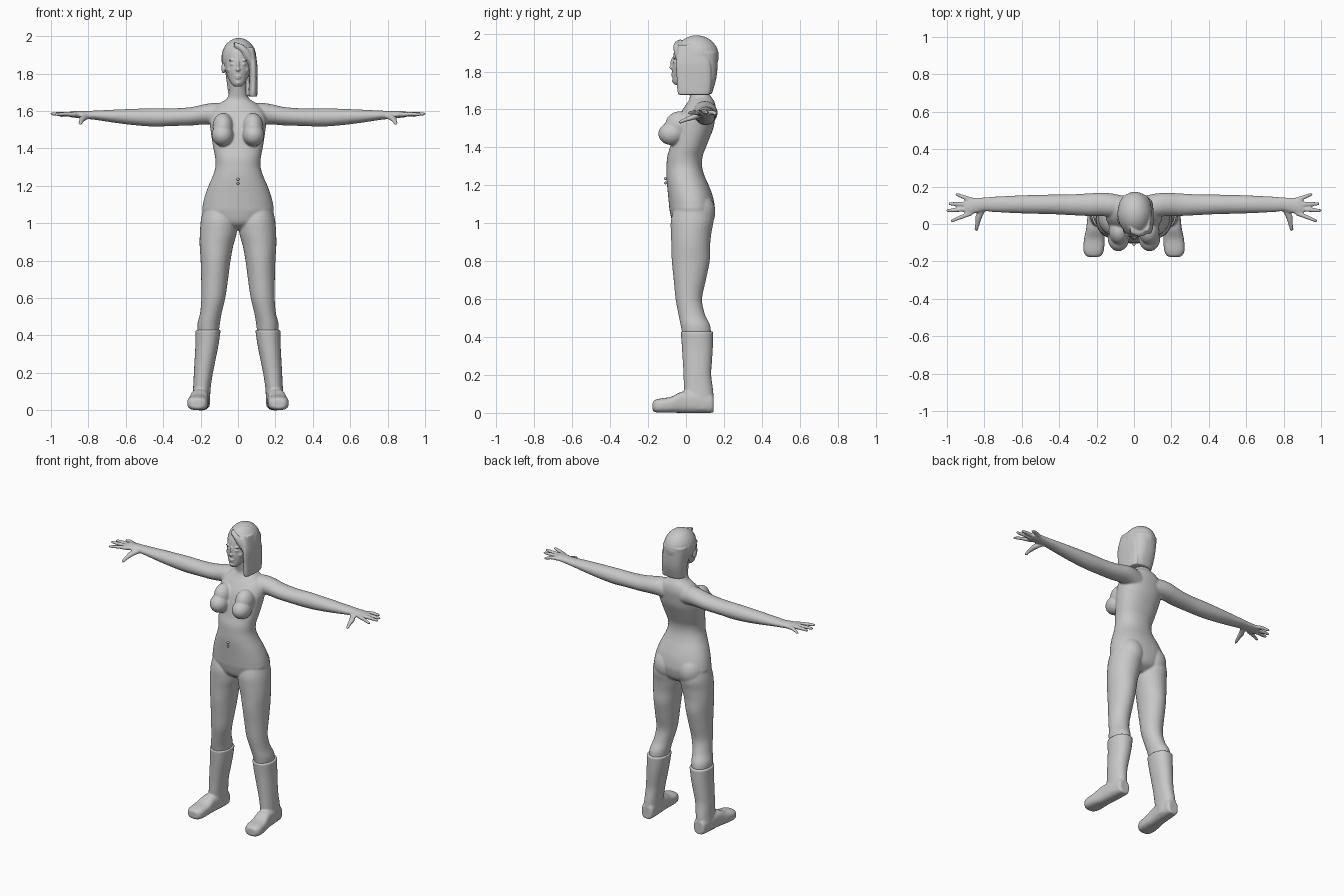
import bpy, bmesh, math
from mathutils import Matrix, Vector

grey = bpy.data.materials.new("neutral_grey")
grey.diffuse_color = (0.58, 0.58, 0.58, 1)


def spline(rows, steps=5):
    """Smoothly interpolate the cross-section rows."""
    out = []
    for i in range(len(rows) - 1):
        p = [Vector(rows[min(max(k, 0), len(rows) - 1)]) for k in range(i - 1, i + 3)]
        for s in range(steps):
            t = s / steps
            out.append(0.5 * (2 * p[1] + (p[2] - p[0]) * t
                              + (2 * p[0] - 5 * p[1] + 4 * p[2] - p[3]) * t * t
                              + (3 * p[1] - p[0] - 3 * p[2] + p[3]) * t ** 3))
    return out + [Vector(rows[-1])]


def loft(bm, axis, rows, side=1, power=2.0, n=28):
    """Rows are (position on axis, centre u, centre v, radius u, radius v)."""
    rings = []
    for t, u, v, ru, rv in spline(rows):
        ring = []
        for k in range(n):
            a = 2 * math.pi * k / n
            c, s = math.cos(a), math.sin(a)
            pu = u + ru * math.copysign(abs(c) ** (2 / power), c)
            pv = v + rv * math.copysign(abs(s) ** (2 / power), s)
            x, y, z = {"x": (t, pu, pv), "y": (pu, t, pv), "z": (pu, pv, t)}[axis]
            ring.append(bm.verts.new((x * side, y, z)))
        rings.append(ring)
    for a, b in zip(rings, rings[1:]):
        for k in range(n):
            j = (k + 1) % n
            bm.faces.new((a[k], a[j], b[j], b[k]))
    bm.faces.new(rings[0])
    bm.faces.new(rings[-1])


def ball(bm, centre, radii):
    m = Matrix.Translation(centre) @ Matrix.Diagonal((*radii, 1))
    bmesh.ops.create_uvsphere(bm, u_segments=24, v_segments=16, radius=1, matrix=m)


def finish(bm, name, voxel=None, smooth=4):
    bmesh.ops.recalc_face_normals(bm, faces=bm.faces)
    for f in bm.faces:
        f.smooth = True
    mesh = bpy.data.meshes.new(name)
    bm.to_mesh(mesh)
    bm.free()
    mesh.materials.append(grey)
    ob = bpy.data.objects.new(name, mesh)
    bpy.context.collection.objects.link(ob)
    if voxel:  # fuse overlapping volumes into one skin
        r = ob.modifiers.new("fuse", "REMESH")
        r.mode, r.voxel_size, r.use_smooth_shade = "VOXEL", voxel, True
        s = ob.modifiers.new("soften", "SMOOTH")
        s.factor, s.iterations = 0.5, smooth
    return ob


# Body: torso and neck
bm = bmesh.new()
loft(bm, "z", [
    (0.965, 0, .03, .03, .05), (1.0, 0, .033, .13, .10), (1.06, 0, .033, .187, .118),
    (1.1, 0, .03, .188, .12), (1.15, 0, .022, .176, .117), (1.2, 0, .01, .158, .11),
    (1.25, 0, -.003, .136, .101), (1.3, 0, -.009, .121, .094), (1.35, 0, -.006, .122, .093),
    (1.4, 0, .01, .132, .095), (1.45, 0, .025, .14, .10), (1.5, 0, .04, .147, .104),
    (1.55, 0, .053, .152, .10), (1.6, 0, .07, .14, .088), (1.64, 0, .08, .10, .07),
    (1.665, 0, .077, .062, .057), (1.70, 0, .065, .048, .05), (1.75, 0, .055, .046, .05),
    (1.80, 0, .05, .045, .05)], power=2.2, n=40)

for s in (-1, 1):
    # chest and seat volumes
    ball(bm, (s * .083, -.076, 1.472), (.058, .07, .06))
    ball(bm, (s * .08, -.035, 1.515), (.056, .075, .075))
    ball(bm, (s * .088, .062, 1.06), (.088, .093, .105))
    # legs
    loft(bm, "z", [
        (1.10, .10, .035, .08, .09), (1.02, .10, .033, .098, .112), (.95, .105, .027, .099, .107),
        (.88, .115, .025, .09, .102), (.8, .12, .025, .08, .10), (.7, .125, .02, .072, .085),
        (.6, .132, .015, .064, .07), (.52, .145, .03, .058, .07), (.46, .157, .05, .06, .078),
        (.40, .16, .058, .055, .074)], s)
    # arms and palms
    loft(bm, "x", [
        (.05, .095, 1.575, .055, .06), (.12, .10, 1.585, .063, .059), (.18, .105, 1.582, .062, .054),
        (.25, .103, 1.572, .06, .049), (.35, .103, 1.567, .055, .047), (.45, .105, 1.566, .052, .049),
        (.55, .105, 1.568, .05, .044), (.65, .105, 1.572, .046, .036), (.75, .105, 1.577, .041, .026),
        (.80, .105, 1.579, .037, .022), (.84, .10, 1.581, .041, .02), (.88, .096, 1.582, .045, .017),
        (.905, .092, 1.582, .042, .013)], s)
    # fingers
    for base_y, tip_x, tip_y, tip_z in ((.13, .955, .157, 1.575), (.106, .992, .108, 1.583),
                                        (.081, 1.003, .072, 1.585), (.058, .98, .018, 1.581)):
        loft(bm, "x", [(.865, base_y, 1.581, .012, .012),
                       ((.865 + tip_x) / 2, (base_y + tip_y) / 2, 1.584, .012, .012),
                       (tip_x - .01, tip_y, tip_z, .009, .009),
                       (tip_x, tip_y, tip_z, .004, .004)], s, n=12)
    # thumb
    loft(bm, "y", [(.095, .79, 1.575, .014, .014), (.05, .825, 1.563, .02, .016),
                   (.0, .837, 1.547, .013, .012), (-.03, .843, 1.534, .01, .01),
                   (-.038, .844, 1.53, .004, .004)], s, n=12)
finish(bm, "body", .006)

# Head with face relief
bm = bmesh.new()
loft(bm, "z", [
    (1.73, 0, -.035, .018, .024), (1.745, 0, -.028, .034, .041), (1.78, 0, -.004, .054, .067),
    (1.82, 0, .01, .066, .084), (1.87, 0, .03, .073, .099), (1.92, 0, .04, .07, .098),
    (1.96, 0, .045, .05, .072), (1.975, 0, .045, .02, .03)], n=40)
ball(bm, (0, -.07, 1.845), (.009, .012, .03))       # nose bridge
ball(bm, (0, -.074, 1.822), (.013, .014, .011))     # nose tip
ball(bm, (0, -.066, 1.786), (.02, .013, .006))      # upper lip
ball(bm, (0, -.065, 1.776), (.017, .013, .006))     # lower lip
ball(bm, (0, -.055, 1.751), (.02, .019, .014))      # chin
for s in (-1, 1):
    ball(bm, (s * .028, -.058, 1.85), (.014, .011, .007))   # eye
    ball(bm, (s * .03, -.056, 1.872), (.02, .012, .006))    # brow
    ball(bm, (s * .042, -.03, 1.82), (.018, .025, .02))     # cheek
ball(bm, (-.078, .02, 1.83), (.011, .02, .03))      # exposed ear
finish(bm, "head", .004, 3)

# Hair: cap, back curtain, long side panel, swept fringe
bm = bmesh.new()
ball(bm, (.005, .056, 1.882), (.094, .117, .109))
loft(bm, "z", [
    (1.90, .005, .075, .088, .093), (1.82, .01, .09, .08, .076), (1.76, .016, .095, .077, .064),
    (1.70, .02, .09, .073, .052), (1.682, .02, .088, .07, .047)], power=2.4)
loft(bm, "z", [
    (1.94, .062, .02, .025, .06), (1.85, .08, .037, .023, .09), (1.76, .082, .042, .022, .091),
    (1.70, .08, .042, .024, .088), (1.677, .08, .042, .022, .082)], power=2.6)
loft(bm, "x", [
    (-.02, -.03, 1.955, .02, .015), (.02, -.048, 1.935, .018, .022), (.05, -.045, 1.905, .018, .032),
    (.075, -.03, 1.87, .02, .04), (.09, -.015, 1.85, .012, .03)], n=16)
finish(bm, "hair", .005, 3)

# Boots: shaft and foot fused
for s, label in ((-1, "right"), (1, "left")):
    bm = bmesh.new()
    loft(bm, "z", [
        (.43, .16, .058, .068, .086), (.35, .166, .06, .062, .082), (.27, .176, .06, .056, .077),
        (.2, .185, .06, .051, .073), (.12, .193, .066, .047, .077), (.06, .197, .07, .048, .076),
        (.02, .197, .07, .046, .074)], s, 2.2)
    loft(bm, "y", [
        (.146, .196, .045, .03, .04), (.13, .196, .05, .042, .05), (.05, .2, .056, .048, .056),
        (-.02, .206, .056, .049, .056), (-.08, .212, .043, .055, .042), (-.14, .216, .038, .055, .037),
        (-.168, .216, .036, .042, .03), (-.176, .216, .035, .025, .02)], s, 2.8)
    finish(bm, label + "_boot", .006)

# Navel studs
bm = bmesh.new()
ball(bm, (0, -.108, 1.235), (.008, .009, .008))
ball(bm, (0, -.108, 1.212), (.007, .007, .007))
finish(bm, "navel_studs")
